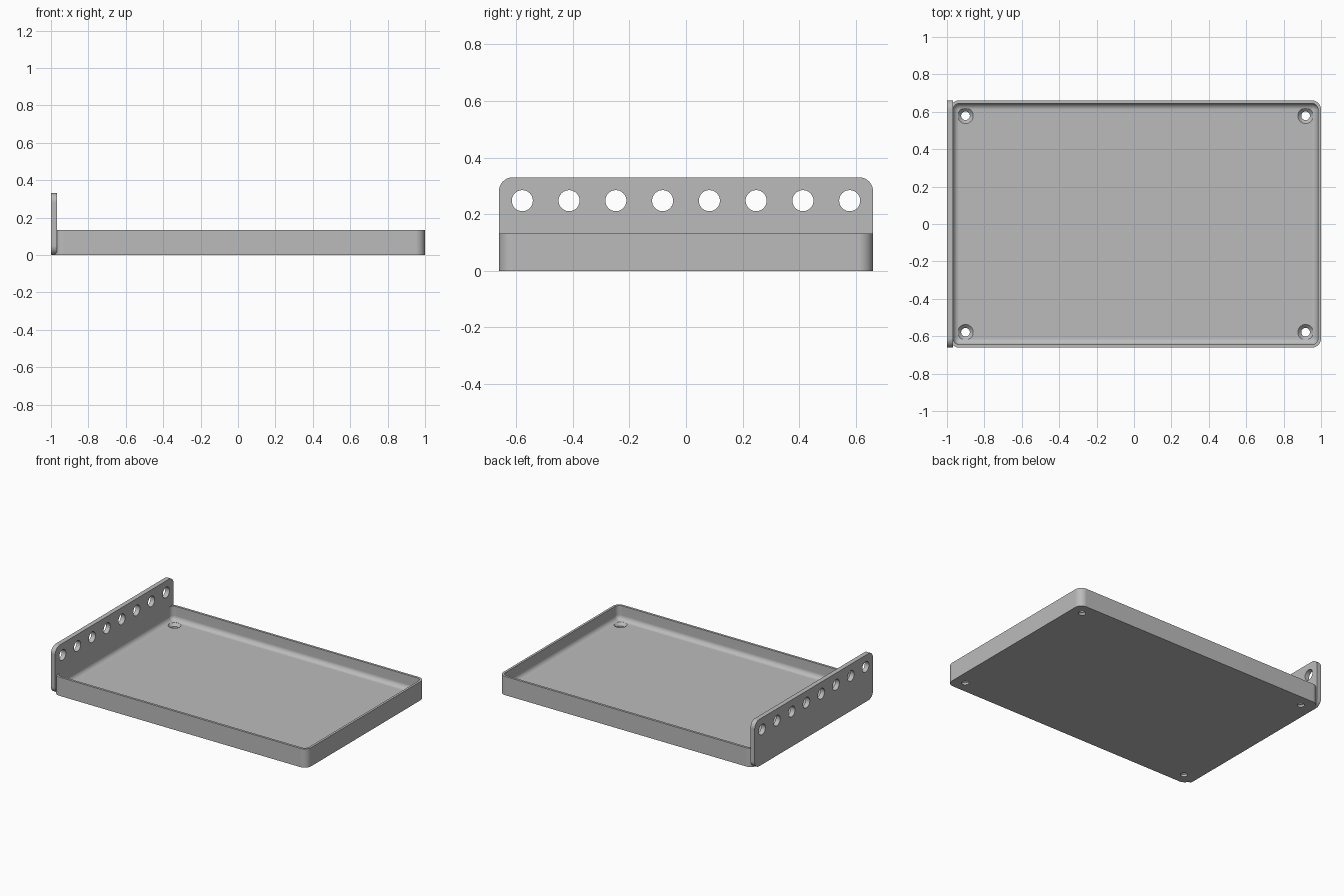
import bpy, bmesh
from math import sin, cos, pi, radians

cube = bpy.data.objects.get("Cube")
if cube:
    bpy.data.objects.remove(cube, do_unlink=True)

U = 2 / 121            # one millimetre in scene units
X0, X1 = -59.5, 60.5   # tray ends in millimetres
HALF_Y = 40

grey = bpy.data.materials.new("plain grey")
grey.use_nodes = True
COLOR = (0.5, 0.5, 0.5, 1)
grey.diffuse_color = COLOR
grey.node_tree.nodes["Principled BSDF"].inputs["Base Color"].default_value = COLOR


def rounded_rect(a0, a1, b0, b1, r, steps=10):
    """Counter-clockwise outline of a rectangle with rounded corners."""
    pts = []
    corners = [(a1 - r, b1 - r), (a0 + r, b1 - r), (a0 + r, b0 + r), (a1 - r, b0 + r)]
    for q, (ca, cb) in enumerate(corners):
        for i in range(steps + 1):
            t = (q + i / steps) * pi / 2
            pts.append((ca + r * cos(t), cb + r * sin(t)))
    return pts


def loft(name, rings):
    """Closed solid skinned through matching rings of 3D points (millimetres)."""
    bm = bmesh.new()
    loops = [[bm.verts.new([c * U for c in p]) for p in ring] for ring in rings]
    for low, high in zip(loops, loops[1:]):
        for i in range(len(low)):
            j = (i + 1) % len(low)
            bm.faces.new((low[i], low[j], high[j], high[i]))
    bm.faces.new(loops[0][::-1])
    bm.faces.new(loops[-1])
    bmesh.ops.recalc_face_normals(bm, faces=bm.faces)
    mesh = bpy.data.meshes.new(name)
    bm.to_mesh(mesh)
    bm.free()
    obj = bpy.data.objects.new(name, mesh)
    bpy.context.collection.objects.link(obj)
    mesh.materials.append(grey)
    return obj


def circle(r, h, ca, cb, along_x=False, n=40):
    pts = [(ca + r * cos(2 * pi * i / n), cb + r * sin(2 * pi * i / n)) for i in range(n)]
    return [(h, a, b) if along_x else (a, b, h) for a, b in pts]


def finish(obj, cutters):
    """Cut the holes, then smooth the curved faces."""
    bpy.ops.object.select_all(action="DESELECT")
    bpy.context.view_layer.objects.active = obj
    obj.select_set(True)
    for cutter in cutters:
        mod = obj.modifiers.new("hole", "BOOLEAN")
        mod.operation, mod.solver, mod.object = "DIFFERENCE", "EXACT", cutter
        bpy.ops.object.modifier_apply(modifier=mod.name)
        bpy.data.objects.remove(cutter, do_unlink=True)
    bpy.ops.object.shade_smooth_by_angle(angle=radians(30))
    mod = obj.modifiers.new("flat panels", "WEIGHTED_NORMAL")
    mod.keep_sharp = True


# Tray: outer wall, rim, inner wall, then a fillet down to the floor
def tray_ring(inset, z):
    outline = rounded_rect(X0 + inset, X1 - inset, -HALF_Y + inset, HALF_Y - inset, 3.02 - inset)
    return [(x, y, z) for x, y in outline]


FLOOR, WALL, RIM, FILLET = 2, 1, 8, 2
profile = [(0, 0), (0, RIM), (WALL, RIM)]
for k in range(9):
    t = k / 8 * pi / 2
    profile.append((WALL + FILLET * (1 - cos(t)), FLOOR + FILLET * (1 - sin(t))))
tray = loft("tray", [tray_ring(d, z) for d, z in profile])

# Countersunk screw holes in the tray corners
screw_profile = [(1.4, -1), (1.4, 0.9), (2.5, FLOOR), (2.5, FLOOR + 1)]
screws = [loft("screw_cutter", [circle(r, z, x, y) for r, z in screw_profile])
          for x in (X0 + 5, X1 - 5) for y in (-35, 35)]
finish(tray, screws)

# Upright end plate with a row of round holes
outline = rounded_rect(-HALF_Y, HALF_Y, 0, 20, 3)
plate = loft("end_plate", [[(x, y, z) for y, z in outline] for x in (-60.5, -58.5)])
holes = [loft("plate_cutter", [circle(2.25, x, y, 15, True) for x in (-62, -57)])
         for y in range(-35, 36, 10)]
finish(plate, holes)
